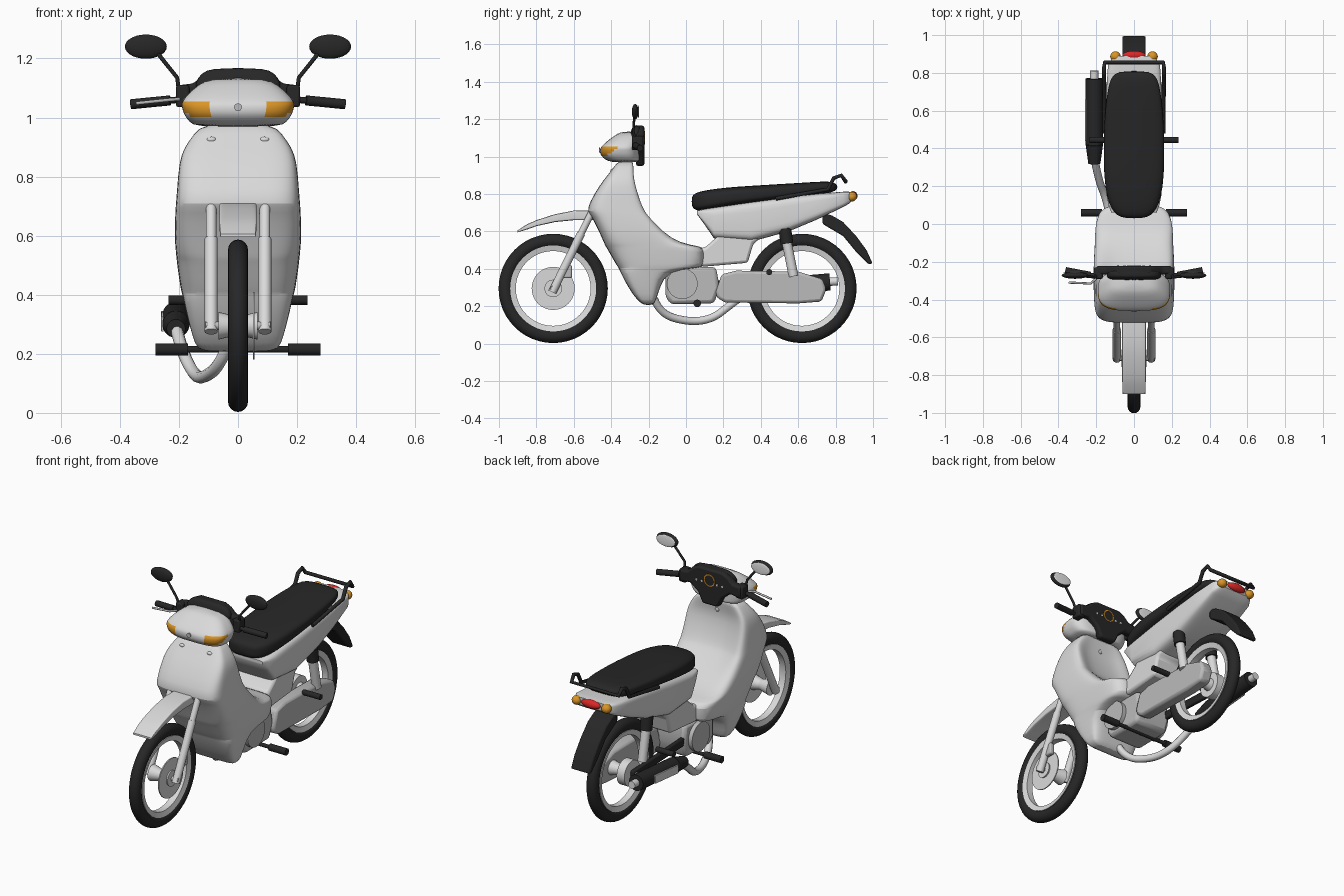
import bpy, bmesh
from math import sin, cos, pi, radians
from mathutils import Vector

if "Cube" in bpy.data.objects:
    bpy.data.objects.remove(bpy.data.objects["Cube"], do_unlink=True)


def material(name, r, g, b):
    m = bpy.data.materials.new(name)
    m.use_nodes = True
    m.diffuse_color = (r, g, b, 1)
    node = next(n for n in m.node_tree.nodes if n.type == 'BSDF_PRINCIPLED')
    node.inputs["Base Color"].default_value = (r, g, b, 1)
    return m


BODY = material("light grey paint", .7, .7, .7)
METAL = material("mid grey metal", .5, .5, .5)
BLACK = material("black rubber", .02, .02, .02)
AMBER = material("amber lens", .7, .3, .02)
RED = material("red lens", .7, .02, .02)
GLASS = material("mirror glass", .8, .8, .8)


def finish(name, bm, mat, bevel=0, subdiv=0, angle=40):
    bmesh.ops.recalc_face_normals(bm, faces=bm.faces)
    me = bpy.data.meshes.new(name)
    bm.to_mesh(me)
    bm.free()
    ob = bpy.data.objects.new(name, me)
    bpy.context.collection.objects.link(ob)
    me.materials.append(mat)
    bpy.ops.object.select_all(action='DESELECT')
    ob.select_set(True)
    bpy.context.view_layer.objects.active = ob
    bpy.ops.object.shade_smooth_by_angle(angle=radians(angle))
    if bevel:
        mod = ob.modifiers.new("soft edges", 'BEVEL')
        mod.width, mod.segments = bevel, 2
    if subdiv:
        mod = ob.modifiers.new("smooth", 'SUBSURF')
        mod.levels = mod.render_levels = subdiv
    return ob


def skin(bm, rings, caps=True):
    n = len(rings[0])
    for a, b in zip(rings, rings[1:]):
        for i in range(n):
            j = (i + 1) % n
            bm.faces.new((a[i], a[j], b[j], b[i]))
    if caps:
        bm.faces.new(rings[0])
        bm.faces.new(rings[-1])


def loft(name, sections, axis, mat, power=.5, subdiv=1, n=32):
    """Sections: position, low, high, half width, optional hollow on the high side."""
    bm = bmesh.new()
    rings = []
    for pos, lo, hi, w, *hollow in sections:
        ring = []
        for i in range(n):
            t = 2 * pi * (i + .5) / n
            c, s = cos(t), sin(t)
            u = abs(c) ** power * (1 if c > 0 else -1)
            v = abs(s) ** power * (1 if s > 0 else -1)
            b = (lo + hi) / 2 + v * (hi - lo) / 2
            if hollow:
                b -= hollow[0] * (1 - u * u) * max(v, 0)
            ring.append(bm.verts.new((u * w, b, pos) if axis == 'z' else (u * w, pos, b)))
        rings.append(ring)
    skin(bm, rings)
    return finish(name, bm, mat, subdiv=subdiv)


def prism(name, pts, axis, lo, hi, mat, bevel=.008):
    bm = bmesh.new()
    rings = [[bm.verts.new((k, a, b) if axis == 'x' else (a, k, b)) for a, b in pts]
             for k in (lo, hi)]
    skin(bm, rings)
    return finish(name, bm, mat, bevel)


def lathe(name, profile, y, z, mat, n=48):
    """Spin closed (radius, x) points about an axle along x."""
    bm = bmesh.new()
    rings = []
    for i in range(n):
        t = 2 * pi * i / n
        rings.append([bm.verts.new((x, y + r * cos(t), z + r * sin(t))) for r, x in profile])
    skin(bm, rings + rings[:1], caps=False)
    return finish(name, bm, mat)


def rod(name, a, b, r, mat, r2=None, n=20):
    a, b = Vector(a), Vector(b)
    bm = bmesh.new()
    bmesh.ops.create_cone(bm, cap_ends=True, segments=n, radius1=r,
                          radius2=r if r2 is None else r2, depth=(b - a).length)
    bm.transform((b - a).to_track_quat('Z', 'Y').to_matrix().to_4x4())
    bmesh.ops.translate(bm, verts=bm.verts, vec=(a + b) / 2)
    return finish(name, bm, mat)


def tube(name, pts, r, mat, smooth=False):
    cu = bpy.data.curves.new(name, 'CURVE')
    cu.dimensions, cu.bevel_depth, cu.bevel_resolution, cu.use_fill_caps = '3D', r, 3, True
    sp = cu.splines.new('NURBS' if smooth else 'POLY')
    sp.points.add(len(pts) - 1)
    for p, co in zip(sp.points, pts):
        p.co = (*co, 1)
    if smooth:
        sp.use_endpoint_u, sp.order_u = True, 3
    cu.materials.append(mat)
    bpy.context.collection.objects.link(bpy.data.objects.new(name, cu))


def ball(name, loc, size, mat):
    bm = bmesh.new()
    bmesh.ops.create_uvsphere(bm, u_segments=24, v_segments=14, radius=1)
    bmesh.ops.scale(bm, verts=bm.verts, vec=size)
    bmesh.ops.translate(bm, verts=bm.verts, vec=loc)
    return finish(name, bm, mat)


# Wheels
for label, y in (("front", -.71), ("rear", .62)):
    tyre = [(.256 + .036 * cos(i * pi / 8), .034 * sin(i * pi / 8)) for i in range(16)]
    lathe(label + "_tyre", tyre, y, .295, BLACK)
    lathe(label + "_rim", [(.2, -.02), (.23, -.028), (.23, .028), (.2, .02)], y, .295, BODY)
    for s in (1, -1):
        rod(label + "_hub", (0, y, .295), (.066 * s, y, .295), .03, BODY, .047)
    rod(label + "_axle", (-.11, y, .295), (.11, y, .295), .014, METAL)
rod("brake_disc", (.05, -.71, .295), (.056, -.71, .295), .115, BODY, n=40)
prism("brake_caliper", [(-.67, .35), (-.61, .35), (-.61, .42), (-.65, .42)], 'x', .07, .1, METAL)
rod("rear_drum", (-.08, .62, .295), (-.03, .62, .295), .075, BODY, n=32)

# Front fork and fender
for s, side in ((1, "left"), (-1, "right")):
    x = .091 * s
    rod(side + "_fork_lower", (x, -.715, .275), (x, -.56, .59), .022, BODY)
    rod(side + "_fork_upper", (x, -.56, .59), (x, -.49, .73), .018, BODY)
loft("front_fender", [(-.9, .595, .606, .06), (-.85, .61, .638, .062), (-.8, .628, .66, .063),
                      (-.7, .65, .692, .063), (-.6, .66, .711, .063), (-.47, .66, .711, .063)],
     'y', BODY, .22, 0)

# Leg shield with floor
loft("leg_shield", [
    (.205, -.225, -.175, .13), (.23, -.26, -.16, .145), (.3, -.31, -.14, .166),
    (.39, -.355, -.1, .186), (.405, -.36, .08, .19), (.415, -.37, .1, .194),
    (.505, -.42, .105, .207), (.52, -.43, .08, .208), (.535, -.437, -.02, .21, .01),
    (.6, -.465, -.1, .216, .04), (.69, -.51, -.17, .212, .07),
    (.703, -.527, -.18, .211, .07), (.75, -.52, -.205, .207, .07), (.85, -.46, -.245, .2, .06),
    (.9, -.42, -.26, .182, .04), (.945, -.385, -.27, .148, .02), (.98, -.36, -.275, .12, .01)],
    'z', BODY, .42)
for s in (1, -1):
    ball("shield_bolt", (.09 * s, -.395, .925), (.016, .01, .01), BODY)
ball("lock_button", (0, -.3, .9), (.015, .014, .015), METAL)

# Headlamp cowl with amber corner lenses
cowl = loft("headlamp_cowl", [
    (.968, -.4, -.25, .145), (.985, -.435, -.25, .164), (1.003, -.452, -.25, .178),
    (1.015, -.458, -.25, .184), (1.028, -.46, -.25, .188), (1.04, -.459, -.25, .191),
    (1.052, -.455, -.25, .191), (1.08, -.425, -.25, .17),
    (1.11, -.385, -.25, .135), (1.134, -.35, -.26, .095)], 'z', BODY, .62, n=64)
cowl.data.materials.append(AMBER)
for f in cowl.data.polygons:
    c = f.center
    if abs(c.x) > .092 and c.y < -.36 and 1.0 + max(0, c.y + .43) * .7 < c.z < 1.052:
        f.material_index = 1
rod("cowl_button", (0, -.46, 1.035), (0, -.466, 1.035), .013, METAL)

# Dashboard and hood
half = [(.05, .95), (.08, 1.01), (.13, 1.05), (.2, 1.04), (.2, 1.11), (.15, 1.115), (.12, 1.145), (.08, 1.165)]
prism("dashboard", half + [(-x, z) for x, z in reversed(half)], 'y', -.268, -.222, BLACK, .012)
loft("dash_hood", [(1.08, -.3, -.24, .15), (1.12, -.3, -.24, .145), (1.15, -.29, -.24, .125),
                   (1.168, -.28, -.245, .09)], 'z', BLACK, .6)
for s, side in ((1, "left"), (-1, "right")):
    prism(side + "_switch_box", [(.165 * s, 1.035), (.21 * s, 1.035), (.21 * s, 1.11), (.165 * s, 1.11)],
          'y', -.29, -.23, BLACK)
dial = lathe("gauge_ring", [(.03, 0), (.036, 0), (.036, .005), (.03, .005)], 0, 0, AMBER, 32)
dial.rotation_euler.z = pi / 2
dial.location = (0, -.224, 1.1)
for x in (-.085, -.05, .05, .085):
    rod("dash_lamp", (x, -.224, 1.085), (x, -.218, 1.085), .006, GLASS)

# Handlebar and mirrors
for s, side in ((1, "left"), (-1, "right")):
    rod(side + "_bar", (.18 * s, -.275, 1.062), (.25 * s, -.268, 1.056), .011, BLACK)
    rod(side + "_grip", (.23 * s, -.27, 1.058), (.362 * s, -.245, 1.045), .017, BLACK)
    tube(side + "_mirror_stalk", [(.2 * s, -.27, 1.09), (.206 * s, -.282, 1.135),
                                  (.27 * s, -.276, 1.215)], .007, BLACK)
    ball(side + "_mirror", (.312 * s, -.272, 1.24), (.071, .018, .041), BLACK)
    ball(side + "_mirror_glass", (.312 * s, -.255, 1.24), (.062, .004, .034), GLASS)
tube("brake_lever", [(-.2, -.29, 1.062), (-.23, -.315, 1.06), (-.345, -.31, 1.048)], .006, METAL)

# Seat
loft("seat", [(.03, .735, .785, .05), (.045, .715, .803, .09), (.08, .708, .815, .122),
              (.15, .718, .827, .145), (.25, .735, .838, .16), (.45, .762, .85, .162),
              (.62, .785, .86, .152), (.74, .8, .868, .135), (.785, .81, .864, .115),
              (.81, .825, .85, .08)], 'y', BLACK, .58)

# Tail and underseat cover
loft("tail_cowl", [(.06, .69, .712, .12), (.1, .635, .72, .135), (.15, .562, .73, .145),
                   (.35, .545, .762, .15), (.55, .6, .787, .15), (.7, .663, .802, .147),
                   (.84, .73, .812, .138), (.87, .747, .812, .12), (.89, .765, .81, .1)],
     'y', BODY, .35, 0)
prism("underseat_cover", [(.05, .42), (.05, .512), (.1, .512), (.16, .565), (.2, .63), (.4, .63),
                          (.385, .55), (.36, .535), (.33, .432), (.1, .412)], 'x', -.13, .13, BODY, .015)
ball("tail_lamp", (0, .893, .79), (.062, .024, .025), RED)
for s, side in ((1, "left"), (-1, "right")):
    ball(side + "_tail_indicator", (.098 * s, .887, .786), (.028, .027, .026), AMBER)

# Grab rail
rail = [(.155, .48, .775), (.158, .76, .825), (.158, .79, .885), (.158, .83, .9), (.155, .855, .865)]
tube("grab_rail", rail + [(-x, y, z) for x, y, z in reversed(rail)], .011, BLACK)

# Rear mudguard
prism("rear_mudguard", [(.73, .7), (.78, .685), (.84, .65), (.91, .575), (.965, .5), (.998, .428),
                        (.975, .425), (.91, .49), (.84, .575), (.73, .64)], 'x', -.062, .062, BLACK)

# Rear suspension
for s, side in ((1, "left"), (-1, "right")):
    x = .115 * s
    rod(side + "_shock", (x, .575, .36), (x, .535, .56), .026, BODY)
    rod(side + "_shock_cap", (x, .54, .535), (x, .528, .615), .034, BLACK)
prism("right_swing_arm", [(.14, .29), (.64, .27), (.64, .32), (.14, .34)], 'x', -.105, -.08, BLACK)
prism("chain_case", [(.16, .28), (.19, .37), (.27, .39), (.6, .385), (.73, .345), (.75, .29),
                     (.725, .225), (.6, .215), (.21, .22), (.165, .245)], 'x', .05, .125, METAL, .015)

# Engine
prism("engine_block", [(-.11, .25), (-.11, .39), (-.05, .41), (.16, .41), (.18, .3), (.15, .215), (-.08, .21)],
      'x', -.11, .11, METAL, .02)
rod("engine_left_cover", (.1, -.02, .32), (.135, -.02, .32), .082, METAL, n=36)
rod("engine_right_cover", (-.1, .05, .31), (-.135, .05, .31), .085, METAL, n=36)

# Footrests
rod("footrest_bar", (-.2, .06, .215), (.2, .06, .215), .011, BLACK)
for s, side in ((1, "left"), (-1, "right")):
    rod(side + "_front_footrest", (.17 * s, .06, .215), (.28 * s, .06, .215), .02, BLACK)
    rod(side + "_rear_footrest", (.12 * s, .445, .382), (.235 * s, .445, .382), .016, BLACK)

# Exhaust
tube("exhaust_pipe", [(-.03, -.17, .24), (-.06, -.14, .16), (-.12, .01, .115), (-.15, .14, .13),
                      (-.19, .24, .21), (-.21, .35, .29)], .021, BODY, smooth=True)
rod("muffler_neck", (-.21, .32, .285), (-.21, .42, .3), .032, BLACK, .046)
rod("muffler", (-.21, .42, .3), (-.21, .77, .33), .046, BLACK, n=28)
rod("muffler_tip", (-.21, .76, .33), (-.21, .812, .333), .022, BODY)
prism("muffler_heat_shield", [(.44, .275), (.66, .295), (.66, .345), (.44, .325)], 'x', -.26, -.252, BODY, .002)
